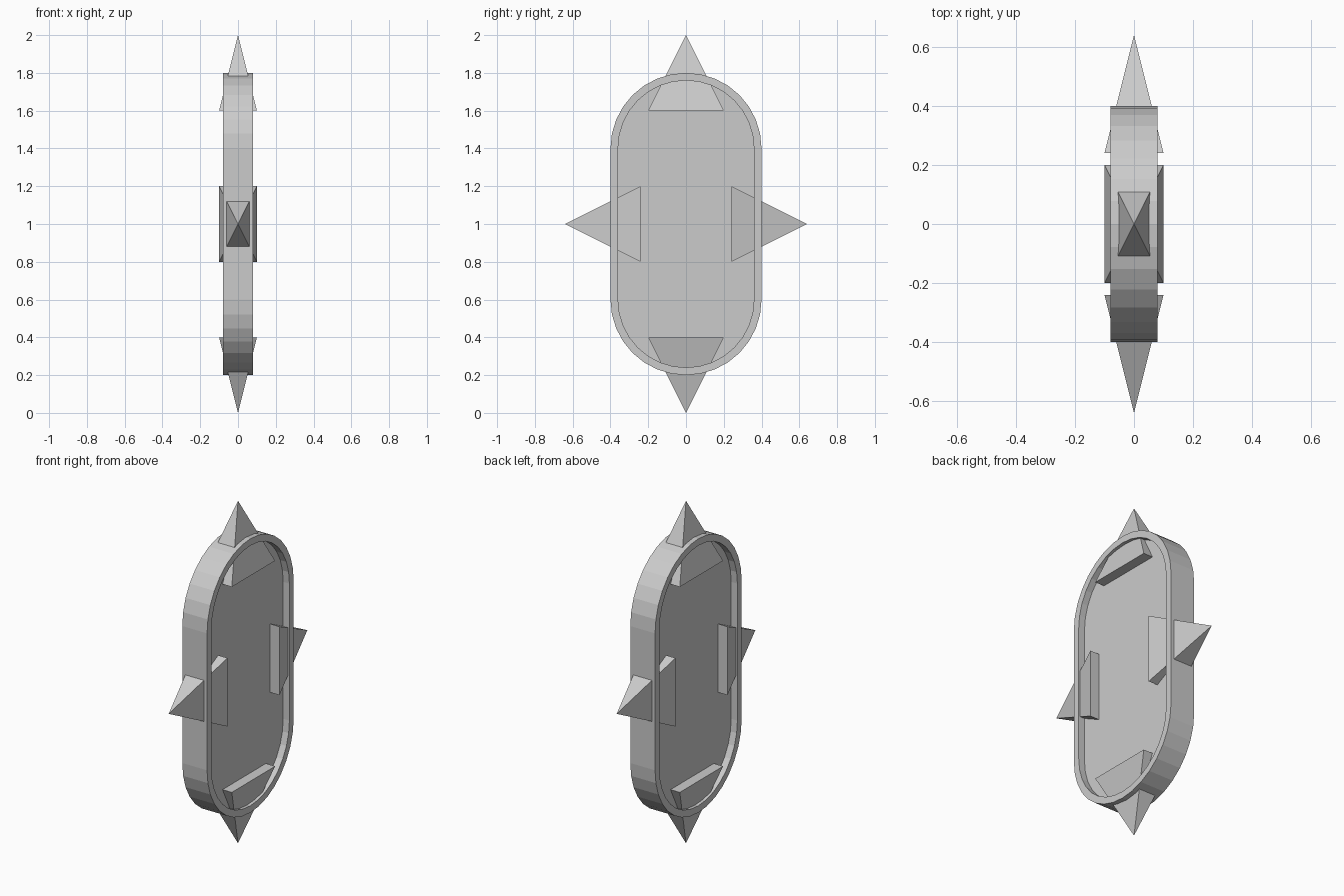
import bpy, bmesh
from math import sin, cos, pi
from mathutils import Vector

cube = bpy.data.objects.get("Cube")
if cube:
    bpy.data.objects.remove(cube)

# Single grey material
grey = bpy.data.materials.new("light grey")
grey.use_nodes = True
colour = (0.6, 0.6, 0.6, 1)
grey.diffuse_color = colour
grey.node_tree.nodes["Principled BSDF"].inputs["Base Color"].default_value = colour

CENTRE_Z = 1.0
HALF_STRAIGHT = 0.4
ARC_STEPS = 16


def finish(bm, name):
    bmesh.ops.recalc_face_normals(bm, faces=bm.faces)
    mesh = bpy.data.meshes.new(name)
    bm.to_mesh(mesh)
    bm.free()
    mesh.materials.append(grey)
    obj = bpy.data.objects.new(name, mesh)
    bpy.context.collection.objects.link(obj)
    return obj


def stadium(bm, radius, x):
    """Ring of vertices: two half circles joined by straight sides."""
    ring = []
    for side in (1, -1):
        for i in range(ARC_STEPS + 1):
            a = pi * i / ARC_STEPS
            ring.append(bm.verts.new((x, side * radius * cos(a),
                        CENTRE_Z + side * (HALF_STRAIGHT + radius * sin(a)))))
    return ring


def bridge(bm, a, b):
    for i in range(len(a)):
        j = (i + 1) % len(a)
        bm.faces.new((a[i], a[j], b[j], b[i]))


# Shield body: raised rim around a panel recessed on both sides
bm = bmesh.new()
rings = [stadium(bm, r, x) for r, x in
         ((0.36, -0.04), (0.36, -0.08), (0.4, -0.08),
          (0.4, 0.08), (0.36, 0.08), (0.36, 0.04))]
for first, second in zip(rings, rings[1:]):
    bridge(bm, first, second)
bm.faces.new(rings[0])
bm.faces.new(rings[-1])
finish(bm, "shield_body")


def spike(name, out, base):
    """Rectangular pyramid pushed through the rim, pointing along out."""
    out = Vector(out)
    across = Vector((1, 0, 0)).cross(out) * 0.2
    thick = Vector((0.1, 0, 0))
    middle = Vector((0, 0, CENTRE_Z)) + out * base
    bm = bmesh.new()
    corners = [bm.verts.new(middle + thick * s + across * t)
               for s, t in ((-1, -1), (1, -1), (1, 1), (-1, 1))]
    tip = bm.verts.new(middle + out * 0.4)
    bm.faces.new(corners)
    for i in range(4):
        bm.faces.new((corners[i], corners[(i + 1) % 4], tip))
    finish(bm, name)


# Four spikes around the edge
spike("top_spike", (0, 0, 1), 0.6)
spike("bottom_spike", (0, 0, -1), 0.6)
spike("front_spike", (0, -1, 0), 0.24)
spike("back_spike", (0, 1, 0), 0.24)
